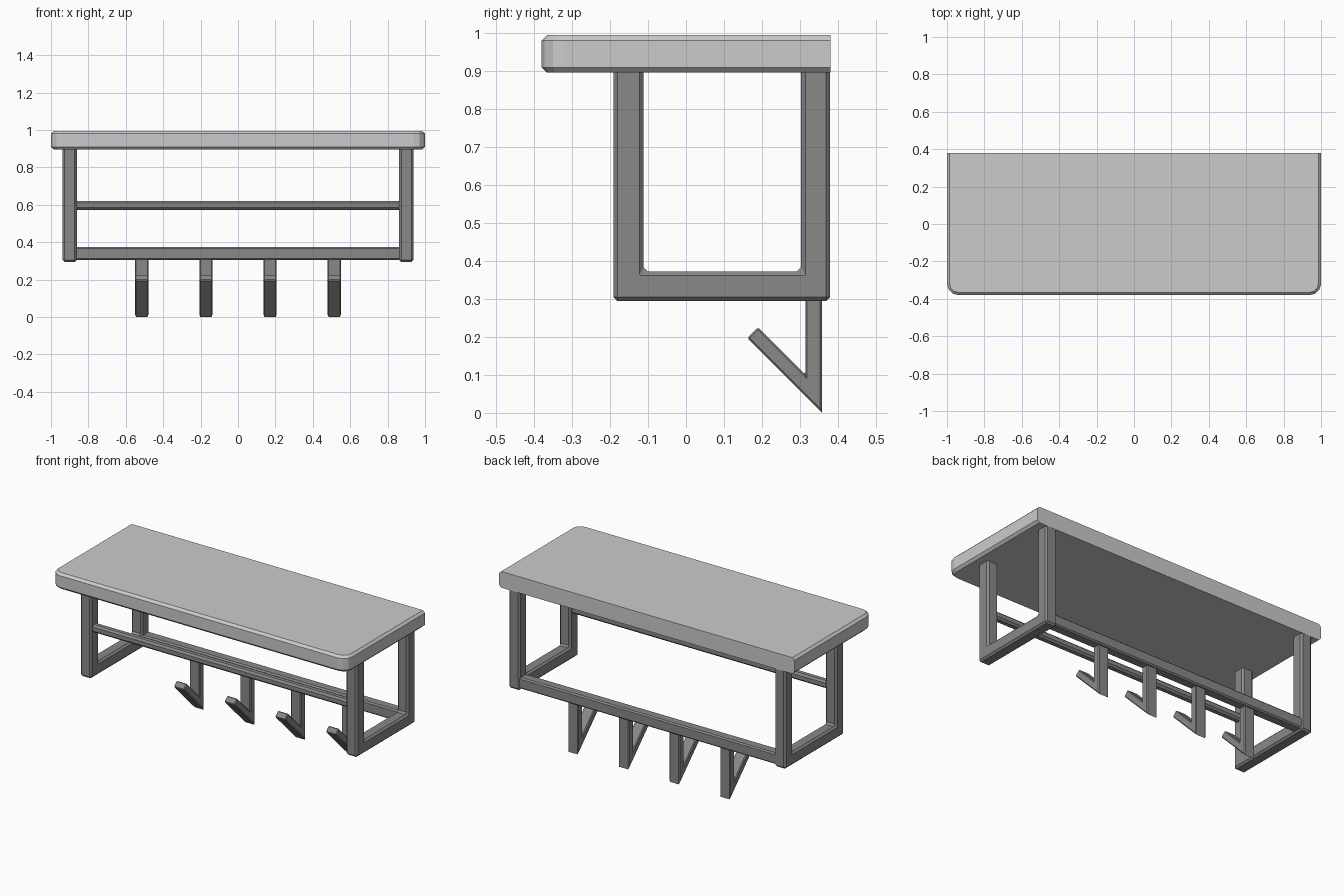
import bpy, bmesh, math
from mathutils import Vector

if "Cube" in bpy.data.objects:
    bpy.data.objects.remove(bpy.data.objects["Cube"])


def material(name, v):
    m = bpy.data.materials.new(name)
    m.diffuse_color = (v, v, v, 1)
    m.use_nodes = True
    m.node_tree.nodes["Principled BSDF"].inputs["Base Color"].default_value = m.diffuse_color
    return m


BOARD = material("board_grey", 0.555)
METAL = material("dark_metal", 0.25)


def prism(name, profile, axis, a, b, bevel, mat, keep=lambda p, q: True):
    """Extrude a profile along x (profile in yz) or z (profile in xy), chamfer kept edges."""
    def place(p, t):
        return Vector((t, p[0], p[1])) if axis == 'x' else Vector((p[0], p[1], t))
    bm = bmesh.new()
    low = [bm.verts.new(place(p, a)) for p in profile]
    high = [bm.verts.new(place(p, b)) for p in profile]
    bm.faces.new(low)
    bm.faces.new(high)
    n = len(profile)
    for i in range(n):
        j = (i + 1) % n
        bm.faces.new((low[i], low[j], high[j], high[i]))
    bmesh.ops.recalc_face_normals(bm, faces=bm.faces[:])
    edges = [e for e in bm.edges if keep(e.verts[0].co, e.verts[1].co)]
    bmesh.ops.bevel(bm, geom=edges, offset=bevel, segments=1,
                    affect='EDGES', profile=0.5)
    bmesh.ops.recalc_face_normals(bm, faces=bm.faces[:])
    me = bpy.data.meshes.new(name)
    bm.to_mesh(me)
    bm.free()
    me.materials.append(mat)
    ob = bpy.data.objects.new(name, me)
    bpy.context.collection.objects.link(ob)
    return ob


def rect(y0, y1, z0, z1):
    return [(y0, z0), (y1, z0), (y1, z1), (y0, z1)]


# shelf board: rounded front corners, square back edge
D, R, TOP, BOTTOM = 0.38, 0.06, 0.994, 0.895
outline = [(1, D), (-1, D)]
for cx, start in ((-1 + R, 180), (1 - R, 270)):
    for k in range(4):
        t = math.radians(start + 30 * k)
        outline.append((cx + R * math.cos(t), -D + R + R * math.sin(t)))


def shelf_edge(p, q):
    horizontal = abs(p.z - q.z) < 1e-5
    back = p.y > D - 1e-4 and q.y > D - 1e-4
    return horizontal and not back


prism("shelf_board", outline, 'z', BOTTOM, TOP, 0.014, BOARD, shelf_edge)

# U-shaped side brackets
u_profile = [(-0.191, 0.897), (-0.191, 0.294), (0.379, 0.294), (0.379, 0.897),
             (0.303, 0.897), (0.303, 0.372), (-0.112, 0.372), (-0.112, 0.897)]
for side, label in ((-1, "left"), (1, "right")):
    prism(label + "_bracket", u_profile, 'x', side * 0.862, side * 0.938, 0.011, METAL,
          lambda p, q: not (p.z > 0.89 and q.z > 0.89))

# rails between the brackets
along = lambda p, q: abs(p.x - q.x) > 0.5
prism("front_rail", rect(-0.174, -0.128, 0.573, 0.619), 'x', -0.87, 0.87, 0.011, METAL, along)
prism("back_rail", rect(0.309, 0.373, 0.305, 0.373), 'x', -0.87, 0.87, 0.008, METAL, along)

# coat hooks
hook = [(0.314, 0.32), (0.314, 0.101), (0.1895, 0.2255),
        (0.161, 0.197), (0.358, 0.0), (0.358, 0.32)]
for i in range(4):
    x = (i - 1.5) * 0.343
    prism("hook_%d" % (i + 1), hook, 'x', x - 0.035, x + 0.035, 0.005, METAL,
          lambda p, q: not (p.z < 1e-4 and q.z < 1e-4)
          and not (p.z > 0.31 and q.z > 0.31))
